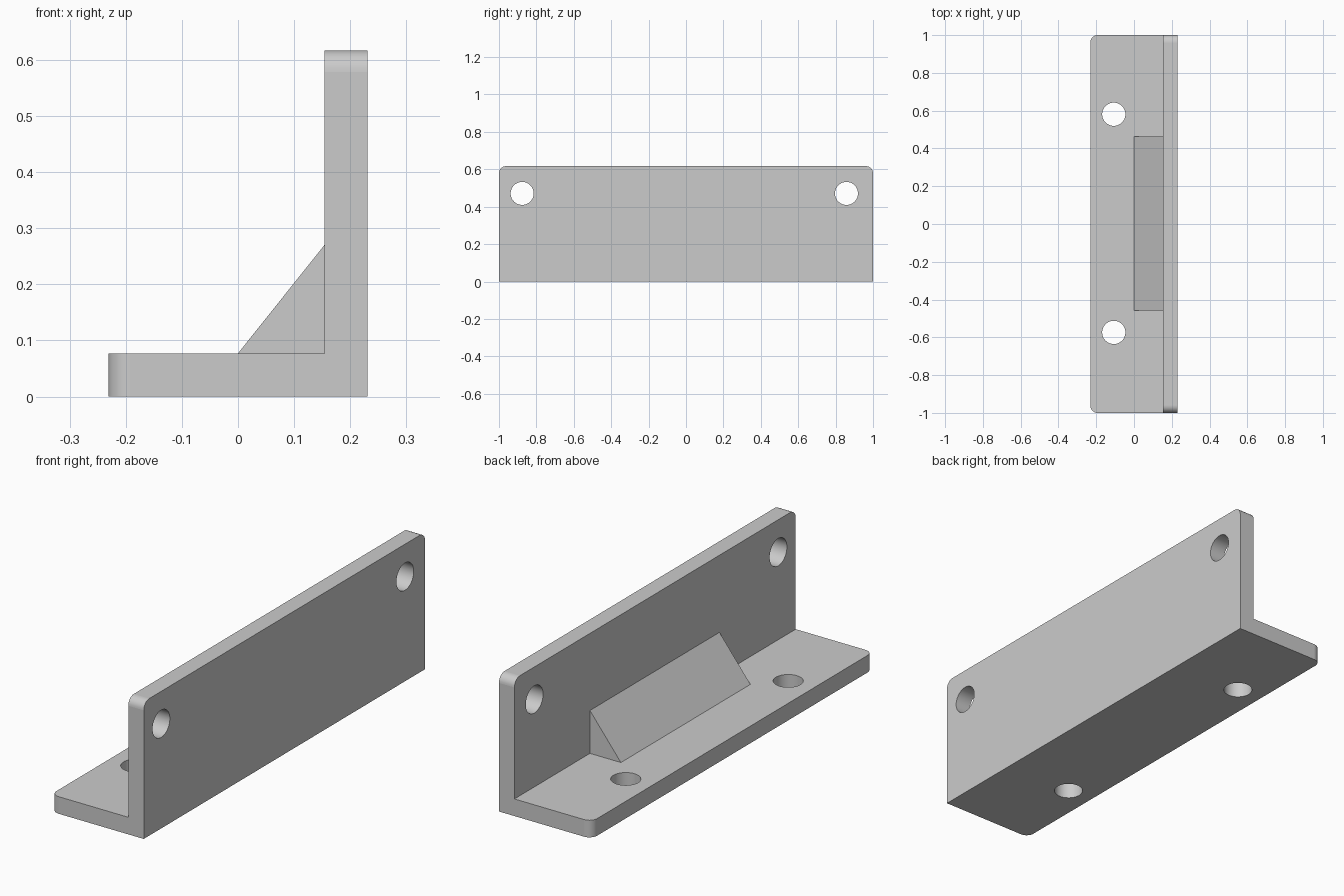
import bpy
import bmesh
from math import pi
from mathutils import Matrix

cube = bpy.data.objects.get("Cube")
if cube:
    bpy.data.objects.remove(cube, do_unlink=True)

HALF_W, HALF_L = 0.231, 1.0
HEIGHT, THICK = 0.617, 0.077
INNER_X = HALF_W - THICK
CORNER_R = 0.0385
HOLE_R = 0.0615

grey = bpy.data.materials.new("plain grey")
grey.use_nodes = True
colour = (0.6, 0.6, 0.6, 1)
grey.diffuse_color = colour
grey.node_tree.nodes["Principled BSDF"].inputs["Base Color"].default_value = colour


def prism(bm, profile, y0, y1):
    """Extrude an (x, z) profile along y."""
    face = bm.faces.new([bm.verts.new((x, y0, z)) for x, z in profile])
    ext = bmesh.ops.extrude_face_region(bm, geom=[face])
    moved = [v for v in ext["geom"] if isinstance(v, bmesh.types.BMVert)]
    bmesh.ops.translate(bm, verts=moved, vec=(0, y1 - y0, 0))
    bmesh.ops.recalc_face_normals(bm, faces=bm.faces)


def finish(name, bm):
    mesh = bpy.data.meshes.new(name)
    bm.to_mesh(mesh)
    bm.free()
    mesh.materials.append(grey)
    obj = bpy.data.objects.new(name, mesh)
    bpy.context.collection.objects.link(obj)
    return obj


# L-shaped bracket with rounded outer corners on both flanges
bm = bmesh.new()
prism(bm, [(-HALF_W, 0), (HALF_W, 0), (HALF_W, HEIGHT), (INNER_X, HEIGHT),
           (INNER_X, THICK), (-HALF_W, THICK)], -HALF_L, HALF_L)


def is_corner(edge):
    a, b = (v.co for v in edge.verts)
    if abs(a.y - b.y) > 0.01:
        return False
    at_top = min(a.z, b.z) > HEIGHT - 0.001
    at_front_of_base = max(a.x, b.x) < -HALF_W + 0.001
    return at_top or at_front_of_base


bmesh.ops.bevel(bm, geom=[e for e in bm.edges if is_corner(e)], offset=CORNER_R,
                segments=8, profile=0.5, affect='EDGES')
bracket = finish("angle_bracket", bm)

# Screw holes: two through the base, two through the upright
bm = bmesh.new()
drills = [((-0.107, y, THICK / 2), Matrix()) for y in (-0.574, 0.581)]
drills += [((HALF_W - THICK / 2, y, 0.471), Matrix.Rotation(pi / 2, 4, 'Y'))
           for y in (-0.876, 0.858)]
for centre, turn in drills:
    bmesh.ops.create_cone(bm, cap_ends=True, segments=48, radius1=HOLE_R,
                          radius2=HOLE_R, depth=THICK * 2,
                          matrix=Matrix.Translation(centre) @ turn)
cutter = finish("hole_cutter", bm)
cutter.hide_render = True

cut = bracket.modifiers.new("screw_holes", 'BOOLEAN')
cut.operation = 'DIFFERENCE'
cut.solver = 'EXACT'
cut.object = cutter
bpy.context.view_layer.objects.active = bracket
bracket.select_set(True)
bpy.ops.object.modifier_apply(modifier=cut.name)
bpy.data.objects.remove(cutter, do_unlink=True)

# Smooth only the rounded corners and hole walls; flat sides stay flat
for poly in bracket.data.polygons:
    poly.use_smooth = max(abs(c) for c in poly.normal) < 0.9985

# Triangular stiffening gusset in the inner angle
bm = bmesh.new()
prism(bm, [(0, THICK), (INNER_X, THICK), (INNER_X, 0.27)], -0.458, 0.463)
finish("gusset", bm)
